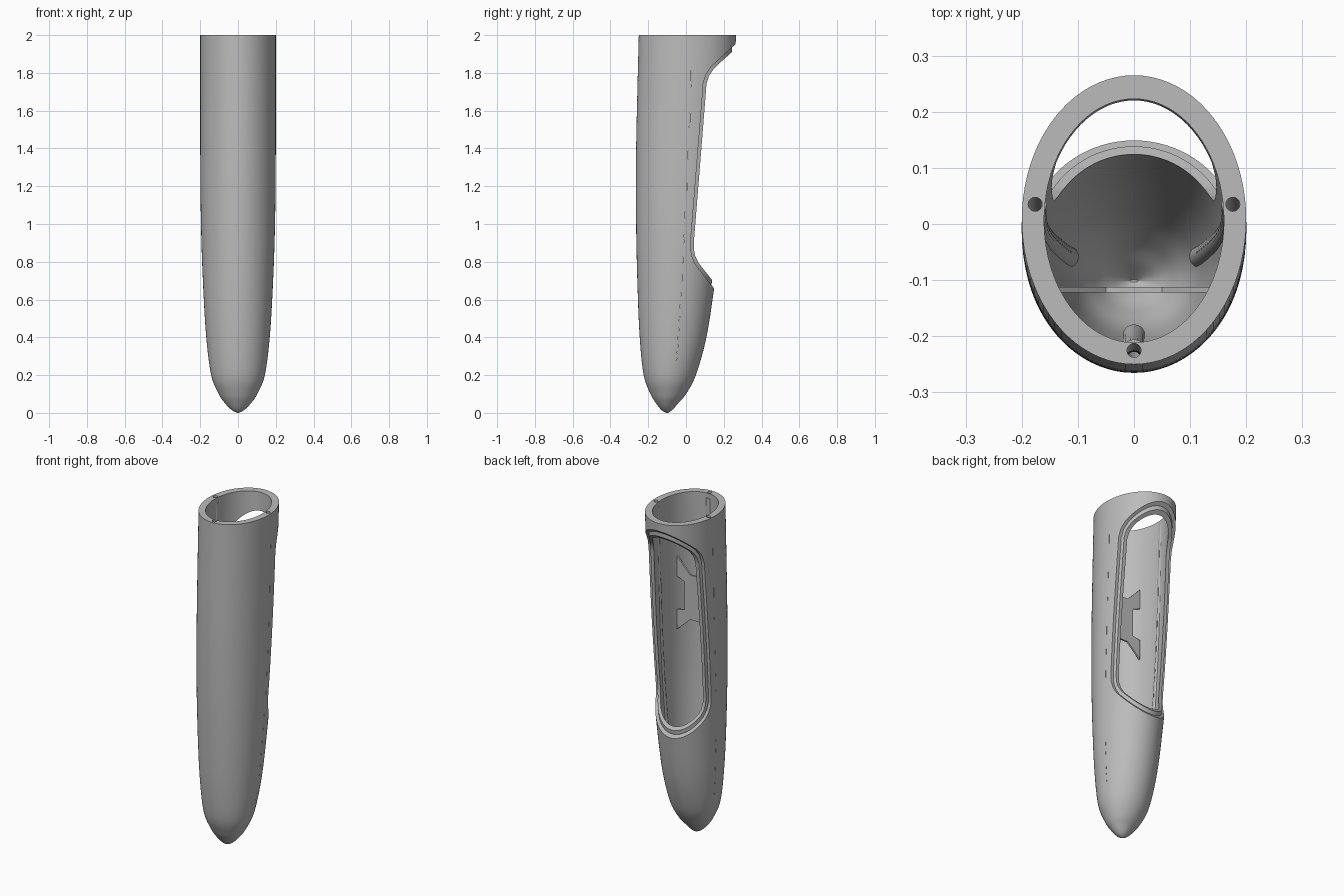
import bpy, bmesh, math
from mathutils import Vector

cube = bpy.data.objects.get("Cube")
if cube:
    bpy.data.objects.remove(cube, do_unlink=True)

grey = bpy.data.materials.new("plain grey")
grey.use_nodes = True
grey.diffuse_color = (0.5, 0.5, 0.5, 1)
grey.node_tree.nodes["Principled BSDF"].inputs["Base Color"].default_value = (0.5, 0.5, 0.5, 1)

SEGMENTS = 80
# Body outline: height, front y, back y, half width
OUTLINE = [Vector(r) for r in (
    (0.0, -0.105, -0.095, 0.004), (0.015, -0.13, -0.073, 0.033),
    (0.05, -0.158, -0.042, 0.068), (0.1, -0.188, 0.0, 0.102),
    (0.2, -0.224, 0.052, 0.142), (0.4, -0.245, 0.108, 0.168),
    (0.68, -0.257, 0.152, 0.185), (1.0, -0.264, 0.195, 0.196),
    (1.4, -0.264, 0.235, 0.2), (2.0, -0.25, 0.265, 0.2))]


def smooth_rows(rows, steps=7):
    """Catmull-Rom rows through the outline."""
    out = []
    for i in range(len(rows) - 1):
        b, c = rows[i], rows[i + 1]
        a = rows[i - 1] if i else b * 2 - c
        d = rows[i + 2] if i + 2 < len(rows) else c * 2 - b
        for k in range(steps):
            t = k / steps
            out.append((b * 2 + (c - a) * t + (a * 2 - b * 5 + c * 4 - d) * t ** 2
                        + (b * 3 - a - c * 3 + d) * t ** 3) / 2)
    return out + [rows[-1]]


ROWS = smooth_rows(OUTLINE)


def row_at(z):
    for a, b in zip(ROWS, ROWS[1:]):
        if z <= b[0]:
            return a.lerp(b, (z - a[0]) / (b[0] - a[0]))
    return ROWS[-1]


def finish(name, bm):
    bmesh.ops.recalc_face_normals(bm, faces=bm.faces)
    mesh = bpy.data.meshes.new(name)
    bm.to_mesh(mesh)
    bm.free()
    mesh.materials.append(grey)
    ob = bpy.data.objects.new(name, mesh)
    bpy.context.collection.objects.link(ob)
    return ob


def add_loops(bm, loops):
    """Skin a stack of closed loops and cap both ends."""
    rings = [[bm.verts.new(p) for p in loop] for loop in loops]
    for a, b in zip(rings, rings[1:]):
        for i in range(len(a)):
            j = (i + 1) % len(a)
            bm.faces.new((a[i], a[j], b[j], b[i]))
    bm.faces.new(rings[0][::-1])
    bm.faces.new(rings[-1])


def body(name, inset_low, inset_high, overshoot=0.0):
    """Solid body shape, pulled in by an inset that grows with height."""
    loops = []
    for z, front, back, width in ROWS:
        t = inset_low + (inset_high - inset_low) * z / 2
        if width - t < 0.003:
            continue
        if z > 1.999:
            z += overshoot
        mid, depth = (front + back) / 2, (back - front) / 2 - t
        angles = [math.tau * i / SEGMENTS for i in range(SEGMENTS)]
        loops.append([((width - t) * math.cos(a), mid + depth * math.sin(a), z) for a in angles])
    bm = bmesh.new()
    add_loops(bm, loops)
    return finish(name, bm)


def prism(name, points, axis, low, high):
    """Extrude a flat outline along x or y."""
    place = (lambda d, p: (d, p[0], p[1])) if axis == "x" else (lambda d, p: (p[0], d, p[1]))
    bm = bmesh.new()
    add_loops(bm, [[place(d, p) for p in points] for d in (low, high)])
    return finish(name, bm)


def tubes(name, paths, radius):
    bm = bmesh.new()
    for path in paths:
        add_loops(bm, [[(c.x + radius * math.cos(math.tau * i / 20),
                         c.y + radius * math.sin(math.tau * i / 20), c.z)
                        for i in range(20)] for c in path])
    return finish(name, bm)


def combine(target, tool, operation):
    mod = target.modifiers.new(operation.lower(), "BOOLEAN")
    mod.operation, mod.object, mod.solver = operation, tool, "EXACT"
    bpy.context.view_layer.objects.active = target
    bpy.ops.object.modifier_apply(modifier=mod.name)
    bpy.data.objects.remove(tool, do_unlink=True)


def side_point(z, sign, depth=0.0225):
    """Point inside the side wall, just behind its widest line."""
    _, front, back, width = row_at(z)
    return Vector((sign * (width * 0.993 - depth), (front + back) / 2 + 0.028, z))


def front_point(z):
    return Vector((0, row_at(z)[1] + 0.025, z))


def paths(low, high, count=30):
    heights = [low + (high - low) * i / count for i in range(count + 1)]
    return [[side_point(z, s) for z in heights] for s in (-1, 1)] + [[front_point(z) for z in heights]]


# Hollow shell
shell = body("shell", 0, 0)
combine(shell, body("hollow", 0.03, 0.04, 0.1), "DIFFERENCE")

# Ribs along the inner wall
combine(shell, tubes("ribs", paths(0.2, 1.97), 0.02), "UNION")

# Large opening in the back
opening = [(0.5, 2.14), (0.26, 1.925), (0.195, 1.867), (0.15, 1.825), (0.122, 1.785),
           (0.108, 1.74), (0.103, 1.67), (0.042, 0.91), (0.041, 0.87), (0.049, 0.83),
           (0.066, 0.795), (0.148, 0.69), (0.5, 0.24)]
combine(shell, prism("opening", opening, "x", -0.5, 0.5), "DIFFERENCE")

# Stepped rim around the opening, cut only into the outer half of the wall
rim = [(0.5, 2.165), (0.26, 1.95), (0.18, 1.877), (0.135, 1.835), (0.106, 1.792),
       (0.091, 1.743), (0.086, 1.67), (0.025, 0.91), (0.024, 0.865), (0.034, 0.82),
       (0.052, 0.783), (0.148, 0.66), (0.5, 0.21)]
rim_cutter = prism("rim", rim, "x", -0.5, 0.5)
combine(rim_cutter, body("wall_middle", 0.016, 0.018, 0.1), "DIFFERENCE")
combine(shell, rim_cutter, "DIFFERENCE")

# Pin channels down through the wall
channels = paths(0.25, 1.99)
for path in channels:
    path.append(path[-1] + Vector((0, 0, 0.05)))
combine(shell, tubes("channels", channels, 0.0125), "DIFFERENCE")

# Fine broken slits along both sides
bm = bmesh.new()
z, step = 1.77, 0.22
while z > 0.25:
    half = 0.2 * step
    for sign in (-1, 1):
        loops = []
        for height in (z - half, z + half):
            p = side_point(height, sign)
            loops.append([(p.x + dx, p.y + dy, height) for dx, dy in
                          ((-0.035, -0.001), (0.035, -0.001), (0.035, 0.001), (-0.035, 0.001))])
        add_loops(bm, loops)
    z -= step
    step = max(step * 0.87, 0.035)
combine(shell, finish("slits", bm), "DIFFERENCE")

# Notched cross plate inside the front wall
half_plate = [(0.05, 1.53), (0.138, 1.62), (0.138, 1.5), (0.088, 1.48),
              (0.088, 1.31), (0.138, 1.3), (0.138, 1.18), (0.05, 1.26)]
plate = half_plate + [(-x, z) for x, z in reversed(half_plate)]
prism("cross_plate", plate, "y", -0.122, -0.112)

# Smooth shading with sharp edges kept
bpy.ops.object.select_all(action="DESELECT")
shell.select_set(True)
bpy.context.view_layer.objects.active = shell
bpy.ops.object.shade_smooth_by_angle(angle=math.radians(30))
